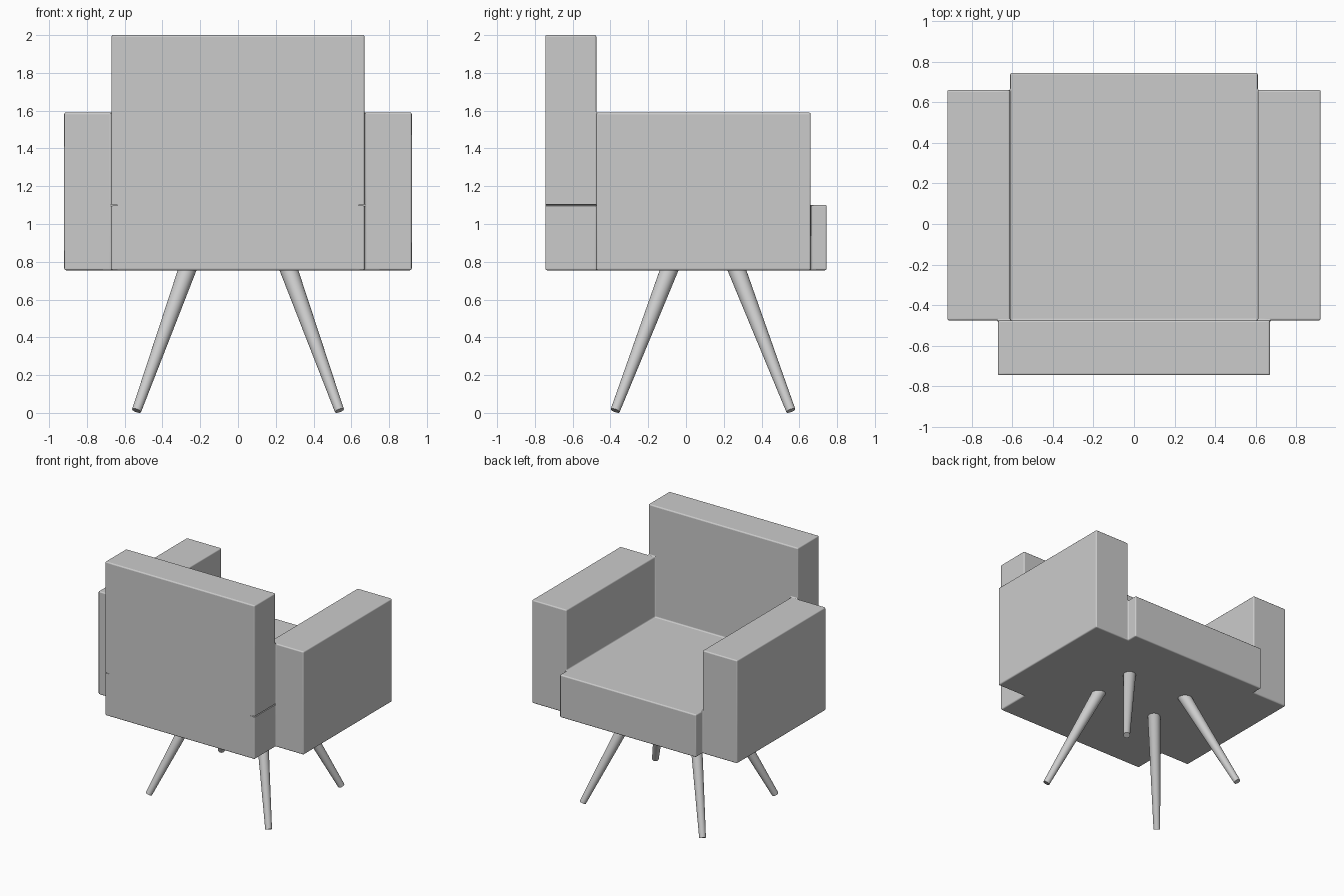
import bpy, bmesh
from mathutils import Vector

if "Cube" in bpy.data.objects:
    bpy.data.objects.remove(bpy.data.objects["Cube"])


def make_object(name, bm):
    bmesh.ops.recalc_face_normals(bm, faces=bm.faces)
    mesh = bpy.data.meshes.new(name)
    bm.to_mesh(mesh)
    bm.free()
    obj = bpy.data.objects.new(name, mesh)
    bpy.context.collection.objects.link(obj)
    return obj


def smooth(obj, angle):
    bpy.ops.object.select_all(action='DESELECT')
    obj.select_set(True)
    bpy.context.view_layer.objects.active = obj
    bpy.ops.object.shade_smooth_by_angle(angle=angle)


# One-piece upholstery: seat, arms and backrest as blocks on a shared grid
XS = [-0.92, -0.67, -0.61, 0.61, 0.67, 0.92]
YS = [-0.745, -0.475, 0.66, 0.745]
ZS = [0.755, 1.10, 1.59, 2.0]
# Number of filled levels per column (rows run from backrest to seat edge)
LEVELS = [[0, 3, 3, 3, 0],
          [2, 2, 1, 2, 2],
          [0, 0, 1, 0, 0]]


def filled(c):
    i, j, k = c
    return 0 <= i < 5 and 0 <= j < 3 and 0 <= k < LEVELS[j][i]


bm = bmesh.new()
for c in [(i, j, k) for i in range(5) for j in range(3) for k in range(3)]:
    if not filled(c):
        continue
    for axis in range(3):
        for side in (0, 1):
            near = list(c)
            near[axis] += 2 * side - 1
            if filled(near):
                continue
            # outer wall of this block
            u, v = [a for a in range(3) if a != axis]
            quad = []
            for du, dv in ((0, 0), (1, 0), (1, 1), (0, 1)):
                p = list(c)
                p[axis] += side
                p[u] += du
                p[v] += dv
                quad.append(bm.verts.new((XS[p[0]], YS[p[1]], ZS[p[2]])))
            bm.faces.new(quad)
bmesh.ops.remove_doubles(bm, verts=bm.verts, dist=1e-4)
body = make_object("upholstered_body", bm)
smooth(body, 0.7)
bevel = body.modifiers.new("soft_edges", 'BEVEL')
bevel.width = 0.009
bevel.segments = 3
bevel.limit_method = 'ANGLE'

# Thin seam in both sides of the backrest, level with the seat
bm = bmesh.new()
for s in (-1, 1):
    ends = []
    for y in (-0.80, -0.477):
        ends.append([bm.verts.new((s * x, y, z)) for x, z in
                     ((0.632, 1.10), (0.69, 1.106), (0.69, 1.094))])
    a, b = ends
    bm.faces.new(a)
    bm.faces.new(b[::-1])
    for i in range(3):
        j = (i + 1) % 3
        bm.faces.new((a[i], b[i], b[j], a[j]))
cutter = make_object("seam_cutter", bm)
cutter.hide_render = True
cutter.display_type = 'WIRE'
seam = body.modifiers.new("seam", 'BOOLEAN')
seam.operation = 'DIFFERENCE'
seam.solver = 'EXACT'
seam.object = cutter
body.modifiers.new("flat_panels", 'WEIGHTED_NORMAL').keep_sharp = True


# Splayed tapered legs
def leg(name, sx, sy):
    foot = Vector((sx * 0.537, 0.09 + sy * 0.465, 0.012))
    top = Vector((sx * 0.27, 0.09 + sy * 0.18, 0.755))
    axis = top - foot
    top += axis * 0.05
    bm = bmesh.new()
    bmesh.ops.create_cone(bm, cap_ends=True, segments=32, radius1=0.025,
                          radius2=0.048, depth=(top - foot).length)
    rot = axis.to_track_quat('Z', 'Y').to_matrix()
    bmesh.ops.rotate(bm, verts=bm.verts, matrix=rot)
    bmesh.ops.translate(bm, verts=bm.verts, vec=(foot + top) / 2)
    smooth(make_object(name, bm), 0.7)


for side, sx in (("left", -1), ("right", 1)):
    leg("front_leg_" + side, sx, -1)
    leg("back_leg_" + side, sx, 1)
